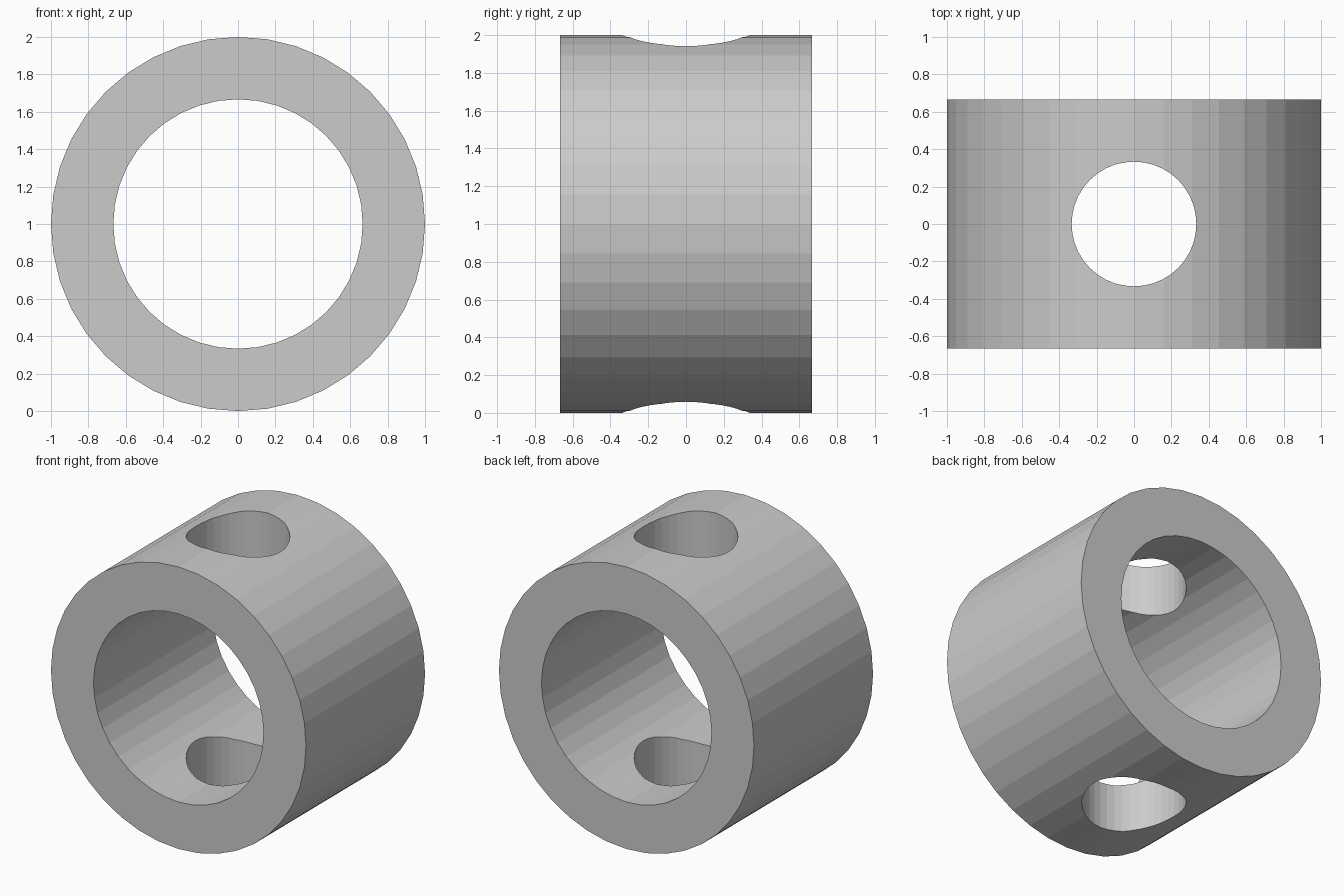
import bpy
from math import pi

if "Cube" in bpy.data.objects:
    bpy.data.objects.remove(bpy.data.objects["Cube"])

SIDES = 40


def cylinder(name, radius, depth, rotation=(0, 0, 0)):
    bpy.ops.mesh.primitive_cylinder_add(vertices=SIDES, radius=radius, depth=depth,
                                        location=(0, 0, 1), rotation=rotation)
    obj = bpy.context.object
    obj.name = name
    return obj


def drill(target, cutter):
    mod = target.modifiers.new(cutter.name, 'BOOLEAN')
    mod.operation = 'DIFFERENCE'
    mod.solver = 'EXACT'
    mod.object = cutter
    bpy.context.view_layer.objects.active = target
    bpy.ops.object.modifier_apply(modifier=mod.name)
    bpy.data.objects.remove(cutter, do_unlink=True)


# Thick collar lying along y
collar = cylinder("collar", 1.0, 4 / 3, (pi / 2, 0, 0))

# Main bore along y, then the cross hole through both walls along z
drill(collar, cylinder("bore_cutter", 2 / 3, 3, (pi / 2, 0, 0)))
drill(collar, cylinder("cross_hole_cutter", 1 / 3, 3))
